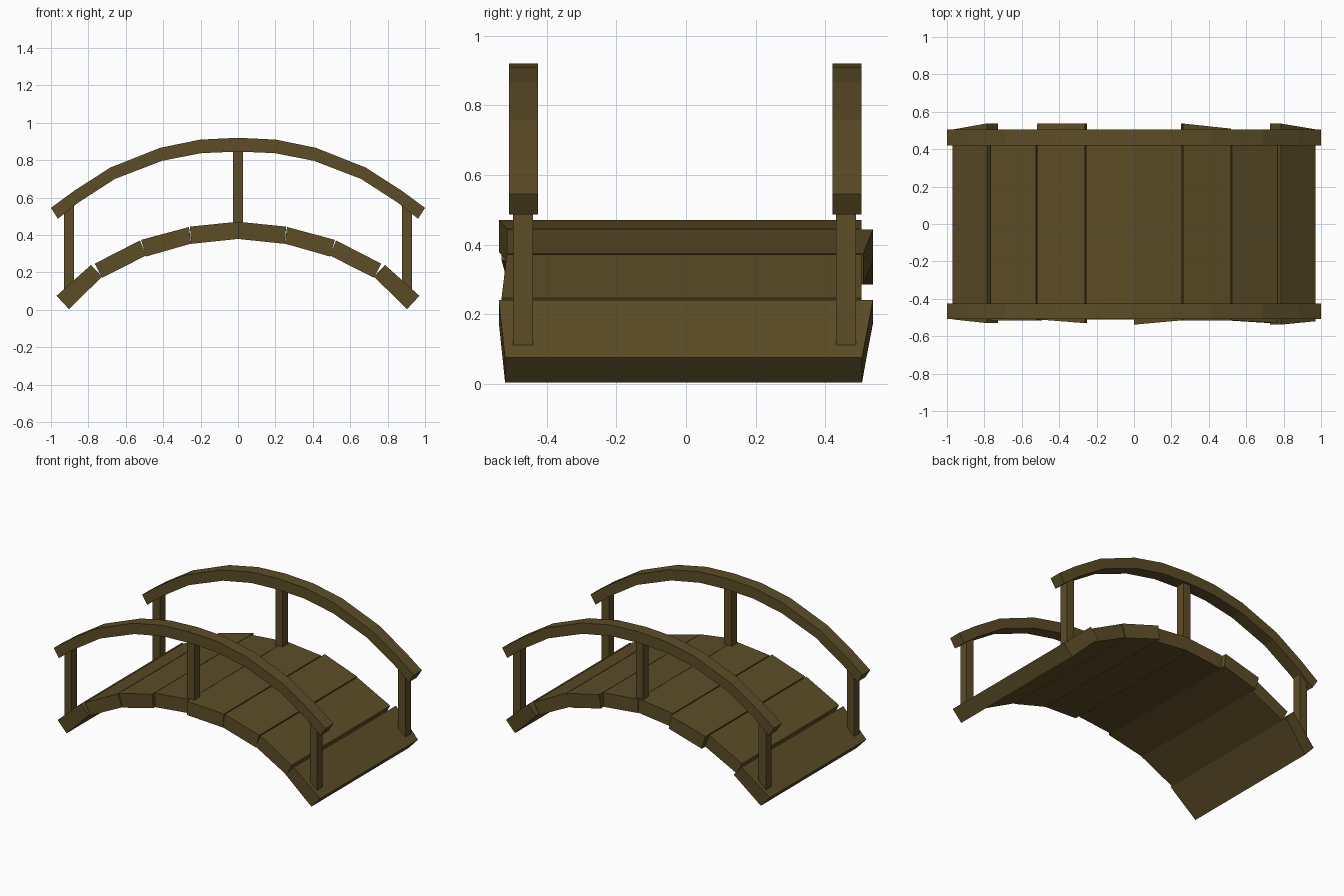
import bpy

if "Cube" in bpy.data.objects:
    bpy.data.objects.remove(bpy.data.objects["Cube"])

wood = bpy.data.materials.new("dark olive wood")
wood.diffuse_color = (0.107, 0.074, 0.020, 1)
wood.use_nodes = True
wood.node_tree.nodes["Principled BSDF"].inputs["Base Color"].default_value = wood.diffuse_color


def make(name, verts, faces):
    me = bpy.data.meshes.new(name)
    me.from_pydata(verts, [], faces)
    me.materials.append(wood)
    ob = bpy.data.objects.new(name, me)
    bpy.context.collection.objects.link(ob)
    # consistent outward normals
    import bmesh
    bm = bmesh.new()
    bm.from_mesh(me)
    bmesh.ops.recalc_face_normals(bm, faces=bm.faces)
    bm.to_mesh(me)
    bm.free()
    return ob


def sweep(name, sections):
    """Join a row of four-cornered sections into a closed bar."""
    n = len(sections)
    verts = [v for s in sections for v in s]
    faces = [(0, 1, 2, 3), tuple(4 * (n - 1) + k for k in range(4))]
    for i in range(n - 1):
        for k in range(4):
            a, b = 4 * i + k, 4 * i + (k + 1) % 4
            faces.append((a, b, b + 4, a + 4))
    return make(name, verts, faces)


# deck planks: left half as (top left, bottom left, top right, bottom right) in x, z
profile = [
    ((-.970, .075), (-.904, .004), (-.786, .240), (-.727, .177)),
    ((-.766, .247), (-.727, .172), (-.524, .371), (-.492, .290)),
    ((-.518, .374), (-.492, .285), (-.262, .443), (-.251, .354)),
    ((-.257, .445), (-.250, .353), (-.001, .471), (-.001, .379)),
]
for tl, bl, tr, br in reversed(profile[:]):
    profile.append(tuple((-x, z) for x, z in (tr, br, tl, bl)))

# uneven plank ends: y front/back at the left edge, then at the right edge
ends = [
    (-.510, .505, -.530, .538), (-.515, .505, -.517, .505),
    (-.510, .537, -.530, .537), (-.510, .505, -.510, .500),
    (-.538, .505, -.515, .505), (-.515, .537, -.515, .510),
    (-.515, .505, -.530, .505), (-.538, .537, -.520, .506),
]
for i, ((tl, bl, tr, br), (f0, b0, f1, b1)) in enumerate(zip(profile, ends)):
    sweep(f"deck_plank_{i + 1}", [
        [(tl[0], f0, tl[1]), (tl[0], b0, tl[1]), (bl[0], b0, bl[1]), (bl[0], f0, bl[1])],
        [(tr[0], f1, tr[1]), (tr[0], b1, tr[1]), (br[0], b1, br[1]), (br[0], f1, br[1])],
    ])

# arched handrails: (top x, z, bottom x, z) from the left end to the crown
arch = [(-1.0, .545, -.963, .487), (-.877, .636, -.856, .572),
        (-.684, .760, -.658, .700), (-.417, .866, -.406, .797),
        (-.203, .910, -.195, .838), (0, .920, 0, .846)]
arch += [(-a, b, -c, d) for a, b, c, d in reversed(arch[:-1])]

for side, y0, y1, p0, p1 in (("front", -.508, -.425, -.497, -.440),
                             ("back", .421, .504, .431, .489)):
    sweep(f"{side}_handrail", [
        [(a, y0, b), (a, y1, b), (c, y1, d), (c, y0, d)] for a, b, c, d in arch])
    # posts
    for label, x, z0, z1 in (("left", -.903, .105, .565),
                             ("middle", 0, .43, .87),
                             ("right", .903, .105, .565)):
        h = .027
        sweep(f"{side}_{label}_post", [
            [(x - h, p0, z), (x + h, p0, z), (x + h, p1, z), (x - h, p1, z)]
            for z in (z0, z1)])
